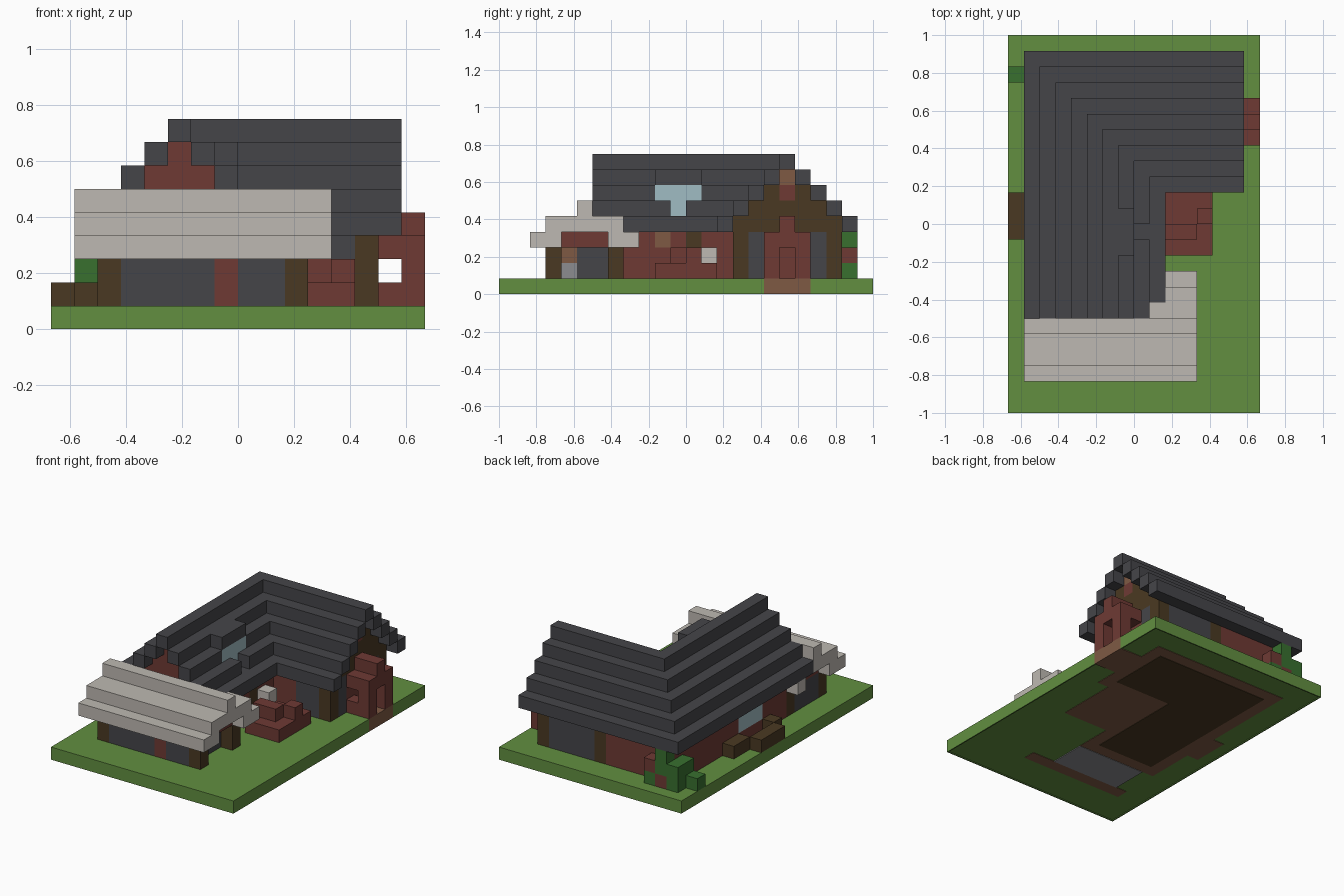
import bpy
import bmesh
from mathutils import Matrix, Vector

default_cube = bpy.data.objects.get("Cube")
if default_cube:
    bpy.data.objects.remove(default_cube, do_unlink=True)

UNIT = 1 / 12          # edge of one building block
GROUND, EAVES = 1, 4   # block heights of the lawn top and of the wall tops


def material(name, hex_code):
    """Flat colour from an sRGB hex code, stored as linear values."""
    srgb = [c / 255 for c in bytes.fromhex(hex_code)]
    linear = [((c + 0.055) / 1.055) ** 2.4 for c in srgb]
    mat = bpy.data.materials.new(name)
    mat.use_nodes = True
    mat.diffuse_color = (*linear, 1)
    mat.node_tree.nodes["Principled BSDF"].inputs["Base Color"].default_value = (*linear, 1)
    return mat


grass = material("grass green", "628f40")
leaf = material("leaf green", "38702f")
slate = material("slate grey", "454549")
brick = material("brick red", "6e3a34")
plaster = material("pale plaster", "beb9b2")
timber = material("dark timber", "4a3922")
wood = material("light wood", "7f5a44")
glass = material("pale glass", "a0bcc4")
stone = material("mid grey stone", "8c8c90")


def part(name, mat, *boxes, low=GROUND, high=EAVES):
    """Join boxes (x0, x1, y0, y1[, z0, z1]), given in blocks, as one object."""
    bm = bmesh.new()
    for box in boxes:
        x0, x1, y0, y1 = box[:4]
        z0, z1 = box[4:] or (low, high)
        size = Vector((x1 - x0, y1 - y0, z1 - z0)) * UNIT
        centre = Vector((x0 + x1, y0 + y1, z0 + z1)) * UNIT / 2
        placement = Matrix.Translation(centre) @ Matrix.Diagonal((*size, 1))
        bmesh.ops.create_cube(bm, size=1, matrix=placement)
    mesh = bpy.data.meshes.new(name)
    bm.to_mesh(mesh)
    bm.free()
    mesh.materials.append(mat)
    bpy.context.scene.collection.objects.link(bpy.data.objects.new(name, mesh))


# Lawn slab, notched for the porch step, with thin floor plates underneath
skin = 0.06
part("lawn", grass, (-8, 7, -12, 12), (7, 8, -12, 5), (7, 8, 8, 12), low=skin, high=GROUND)
part("porch_step", wood, (7, 8, 5, 8), low=0, high=GROUND)
part("lawn_underside_rim", grass, (-8, -7.9, -12, 12), (7.9, 8, -12, 5), (7.9, 8, 8, 12),
     (-8, 8, -12, -11.9), (-8, 8, 11.9, 12), low=0, high=skin)
part("foundation_plate", wood, (-6, 6, 3, 10), (-6, 1, -5, 3), (1, 5, -2, 3), (6, 7, 5, 8),
     (-7, -6, -1, 2), (-6, 3, -9, -8), low=skin / 2, high=skin)
part("floor_plate", timber, (-5, 5, 4, 9), (-5, 0, -4, 4), low=0, high=skin)
part("front_room_plate", stone, (-5, 1, -8, -5), low=0, high=skin)

# Floors inside
part("floor", timber, (-5, 5, 4, 9), (-5, 0, -4, 4), low=GROUND, high=GROUND + skin)
part("front_room_floor", stone, (-5, 1, -8, -5), low=GROUND, high=GROUND + skin)

# Main walls around the L-shaped plan
part("brick_walls", brick,
     (-6, 0, 9, 10), (-6, -5, 2, 9), (-6, -5, -4, -1), (-6, -5, -1, 2, GROUND, 2),
     (0, 1, -4, -2), (0, 1, -2, -1, GROUND, 3), (0, 1, -1, 0), (0, 1, 1, 4),
     (1, 3, 3, 4), (5, 6, 5, 8))
part("slate_walls", slate, (1, 5, 9, 10), (3, 5, 3, 4), (5, 6, 4, 5), (5, 6, 8, 9))
part("corner_posts", timber, (5, 6, 3, 4), (5, 6, 9, 10), (0, 1, 9, 10), (0, 1, 0, 1))
part("courtyard_shutter", wood, (0, 1, -2, -1), low=3)
part("side_window", glass, (-6, -5, -1, 2), low=2)

# Front room
part("front_slate_walls", slate, (-5, -1, -9, -8), (0, 2, -9, -8), (1, 2, -7, -4),
     (-6, -5, -8, -5), high=3)
part("front_pier", brick, (-1, 0, -9, -8), high=3)
part("front_posts", timber, (-6, -5, -9, -8), (2, 3, -9, -8), (2, 3, -5, -4), (-6, -5, -5, -4), high=3)
part("front_gable_infill", brick, (2, 3, -8, -5), (-6, -5, -8, -4), low=3)
part("side_hatch", wood, (1, 2, -8, -7), low=2, high=3)
part("side_hatch_base", stone, (1, 2, -8, -7), high=2)

# Pale stepped roof over the front room
part("front_roof", plaster,
     (-7, 4, -10, -8, 3, EAVES), (2, 4, -5, -3, 3, EAVES), (-7, -6, -5, -4, 3, EAVES),
     (-7, 4, -9, -6, EAVES, 5), (2, 4, -6, -4, EAVES, 5), (1, 2, -6, -5, EAVES, 5),
     (-7, 4, -7, -6, 5, 6))

# Stepped L-shaped slate roof: each course moves one block in and one up
for step in range(4):
    z = EAVES + step
    west, north = -7 + step, 11 - step
    east, south = 2 - step, 2 + step
    courses = [(west, west + 1, -6, north), (west + 1, 7, north - 1, north),
               (east, 7, south, south + 1)]
    # Inner slope, broken by the dormer
    start = -5 if step == 0 else -6
    gap = {1: (-1, 0), 2: (-2, 1)}.get(step)
    spans = [(start, gap[0]), (gap[1], south + 1)] if gap else [(start, south + 1)]
    courses += [(east - 1, east, a, b) for a, b in spans]
    part(f"roof_course_{step + 1}", slate, *courses, low=z, high=z + 1)
part("roof_ridge", slate, (-3, -2, -6, 7), (-2, 7, 6, 7), low=8, high=9)

# Dormer in the inner slope
part("dormer_roof", slate, (-1, 0, -2, 1), low=7, high=8)
part("dormer_sill", slate, (0, 1, -1, 0), low=EAVES, high=5)
part("dormer_window", glass, (-1, 0, -2, 1, 6, 7), (-1, 0, -1, 0, 5, 6))

# Gable ends, set back under the roof
for step in range(3):
    z = EAVES + step
    part(f"front_gable_{step + 1}", brick, (-6 + step, 1 - step, -5, -4), low=z, high=z + 1)
    sides = [(5, 6, 3 + step, 6), (5, 6, 7, 10 - step)]
    part(f"east_gable_{step + 1}", timber, *sides, low=z, high=z + 1)
part("front_gable_top", brick, (-3, -2, -5, -4), low=7, high=8)
part("east_gable_core", timber, (5, 6, 6, 7), low=EAVES, high=6)
part("east_gable_badge", brick, (5, 6, 6, 7), low=6, high=7)
part("east_gable_top", wood, (5, 6, 6, 7), low=7, high=8)

# Entrance porch with open sides
part("porch_jambs", brick, *[(7, 8, y, y + 1) for y in (5, 7)], high=3)
part("porch_side_walls", brick, *[(6, 7, y, y + 1) for y in (5, 7)], high=2)
part("porch_roof", brick, (6, 8, 5, 8, 3, EAVES), (6, 8, 6, 7, EAVES, 5))

# Courtyard terrace with raised blocks
part("terrace", brick, (2, 5, -2, 2), high=2)
part("terrace_blocks", brick, (2, 4, -1, 0), (4, 5, 0, 1), low=2, high=3)
part("courtyard_ledge", plaster, (1, 2, 1, 2), low=2, high=3)
part("courtyard_ledge_base", brick, (1, 2, 1, 2), high=2)

# Planter along the side window
part("planter", timber, (-8, -7, -1, 2), (-7, -6, 2, 4), (-7, -6, -2, -1), high=2)

# Flowering bush on the back corner
part("bush", leaf, (-8, -7, 9, 10, GROUND, 2), (-7, -6, 9, 11, GROUND, 3),
     (-6, -5, 10, 11, 2, EAVES), (-5, -4, 10, 11, GROUND, 2))
part("bush_flowers", brick, (-6, -5, 10, 11, GROUND, 2), (-5, -4, 10, 11, 2, 3))
